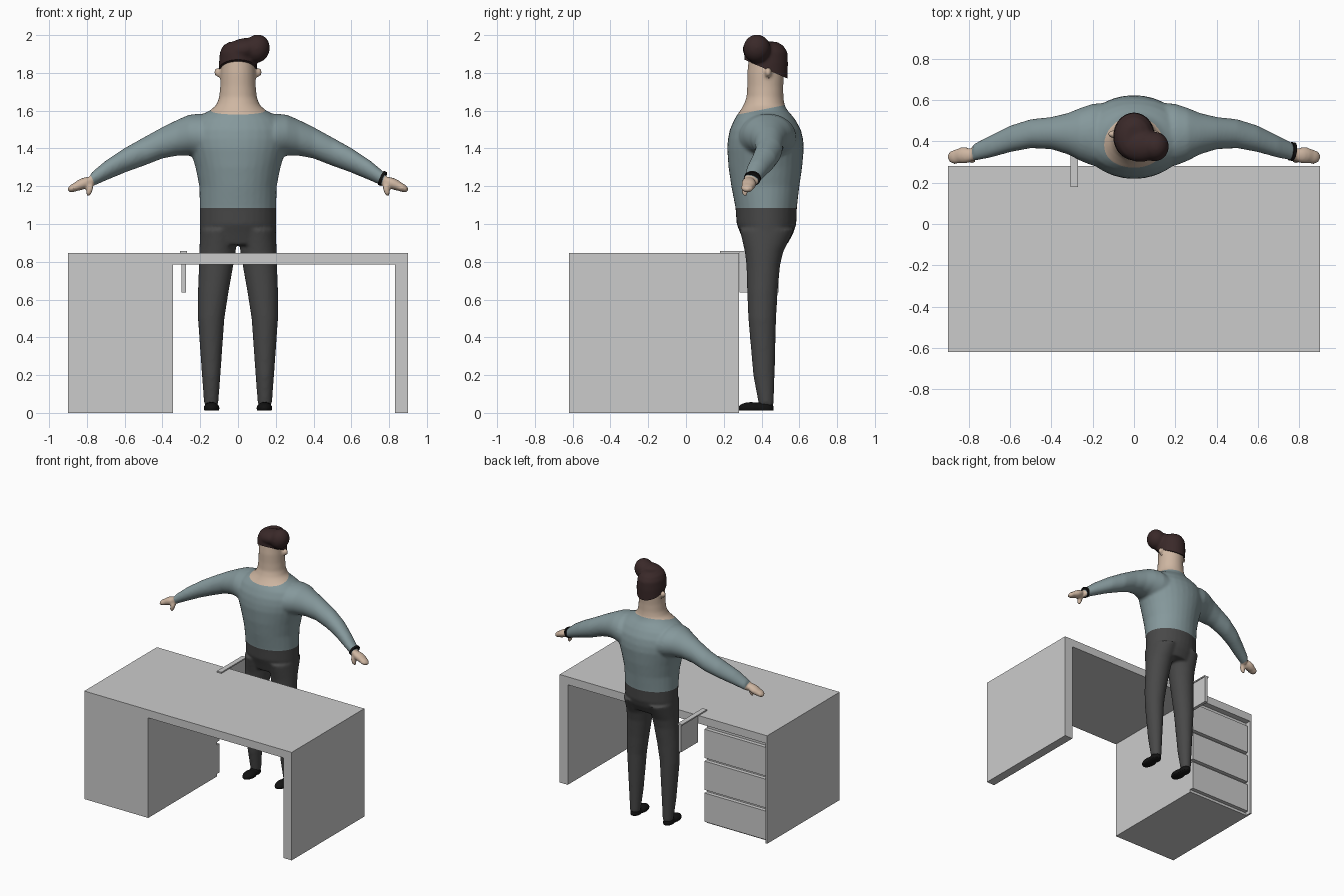
import bpy, bmesh, math
from mathutils import Vector, Matrix

if "Cube" in bpy.data.objects:
    bpy.data.objects.remove(bpy.data.objects["Cube"])


def material(name, rgb):
    m = bpy.data.materials.new(name)
    m.diffuse_color = (*rgb, 1)
    m.use_nodes = True
    m.node_tree.nodes["Principled BSDF"].inputs["Base Color"].default_value = m.diffuse_color
    return m


GREY = material("desk grey", (0.6, 0.6, 0.6))
SHIRT = material("sweater blue grey", (0.235, 0.315, 0.33))
SKIN = material("skin", (0.62, 0.47, 0.36))
TROUSER = material("trouser charcoal", (0.065, 0.065, 0.065))
HAIR = material("hair dark brown", (0.042, 0.022, 0.022))
BLACK = material("shoe black", (0.006, 0.006, 0.006))


def finish(name, bm, mats, smooth=False):
    bmesh.ops.recalc_face_normals(bm, faces=bm.faces)
    me = bpy.data.meshes.new(name)
    bm.to_mesh(me)
    bm.free()
    for m in mats:
        me.materials.append(m)
    if smooth:
        me.shade_smooth()
    ob = bpy.data.objects.new(name, me)
    bpy.context.collection.objects.link(ob)
    return ob


def box(name, lo, hi, mat):
    lo, hi = Vector(lo), Vector(hi)
    bm = bmesh.new()
    bmesh.ops.create_cube(bm, size=1, matrix=Matrix.Translation((lo + hi) / 2)
                          @ Matrix.Diagonal((*(hi - lo), 1)))
    return finish(name, bm, [mat])


def loft(bm, rings, n=32):
    """Bridge ellipses given as (centre, half axis, half axis), capped at both ends."""
    loops = []
    for c, a, b in rings:
        c, a, b = Vector(c), Vector(a), Vector(b)
        loops.append([bm.verts.new(c + a * math.cos(t * math.tau / n) + b * math.sin(t * math.tau / n))
                      for t in range(n)])
    for p, q in zip(loops, loops[1:]):
        for i in range(n):
            bm.faces.new((p[i], p[(i + 1) % n], q[(i + 1) % n], q[i]))
    bm.faces.new(loops[0][::-1])
    bm.faces.new(loops[-1])


def upright(bm, rows, side=1):
    """Rows of z, centre x, half width, front y, back y."""
    loft(bm, [((side * cx, (f + k) / 2, z), (w, 0, 0), (0, (k - f) / 2, 0)) for z, cx, w, f, k in rows])


def blob(bm, c, r, rot=None):
    m = Matrix.Translation(c) @ (rot or Matrix()) @ Matrix.Diagonal((*r, 1))
    bmesh.ops.create_uvsphere(bm, u_segments=24, v_segments=16, radius=1, matrix=m)


def fuse(bm, voxel, steps):
    """Melt overlapping pieces into one smooth skin."""
    bmesh.ops.recalc_face_normals(bm, faces=bm.faces)
    ob = finish("fuse_helper", bm, [])
    r = ob.modifiers.new("remesh", 'REMESH')
    r.mode, r.voxel_size = 'VOXEL', voxel
    s = ob.modifiers.new("smooth", 'SMOOTH')
    s.factor, s.iterations = 0.5, steps
    out = bmesh.new()
    out.from_object(ob, bpy.context.evaluated_depsgraph_get())
    bpy.data.objects.remove(ob)
    return out


def cut(bm, co, no, clear=False):
    geom = bm.verts[:] + bm.edges[:] + bm.faces[:]
    res = bmesh.ops.bisect_plane(bm, geom=geom, dist=1e-5, plane_co=co, plane_no=no, clear_inner=clear)
    if clear:
        edges = [e for e in res["geom_cut"] if isinstance(e, bmesh.types.BMEdge)]
        bmesh.ops.holes_fill(bm, edges=edges, sides=0)


# Desk
box("desk_top", (-0.9, -0.62, 0.785), (0.9, 0.28, 0.847), GREY)
box("desk_leg_panel", (0.83, -0.62, 0), (0.9, 0.28, 0.785), GREY)
box("drawer_pedestal", (-0.885, -0.62, 0), (-0.345, 0.235, 0.785), GREY)
box("pedestal_side", (-0.9, -0.62, 0), (-0.885, 0.28, 0.785), GREY)
for i in range(3):
    z = 0.02 + i * 0.25
    box(f"drawer_front_{i + 1}", (-0.875, 0.235, z), (-0.345, 0.265, z + 0.225), GREY)

# Bracket at the rear edge of the desk
box("bracket_strip", (-0.308, 0.18, 0.847), (-0.27, 0.49, 0.857), GREY)
box("bracket_panel", (-0.3, 0.282, 0.637), (-0.276, 0.49, 0.847), GREY)

# Body: trunk, neck and head
body = bmesh.new()
upright(body, [(0.89, 0, 0.19, 0.31, 0.535), (0.95, 0, 0.2, 0.288, 0.568), (1.0, 0, 0.202, 0.268, 0.584),
               (1.085, 0, 0.202, 0.262, 0.587), (1.2, 0, 0.205, 0.24, 0.60), (1.3, 0, 0.225, 0.225, 0.615),
               (1.4, 0, 0.255, 0.218, 0.624), (1.45, 0, 0.265, 0.222, 0.62), (1.5, 0, 0.262, 0.232, 0.608),
               (1.55, 0, 0.235, 0.254, 0.58), (1.58, 0, 0.19, 0.272, 0.557), (1.6, 0, 0.15, 0.287, 0.538),
               (1.63, 0, 0.115, 0.305, 0.522), (1.67, 0, 0.1, 0.32, 0.516), (1.73, 0, 0.094, 0.324, 0.515),
               (1.8, 0, 0.093, 0.324, 0.52), (1.9, 0, 0.085, 0.335, 0.51), (1.94, 0, 0.05, 0.37, 0.48)])
for s in (-1, 1):
    # Legs
    upright(body, [(0.97, 0.1, 0.1, 0.285, 0.572), (0.85, 0.109, 0.096, 0.312, 0.514),
                   (0.78, 0.116, 0.091, 0.32, 0.498), (0.64, 0.131, 0.081, 0.324, 0.485),
                   (0.5, 0.142, 0.07, 0.33, 0.477), (0.2, 0.142, 0.049, 0.356, 0.469),
                   (0.04, 0.142, 0.037, 0.386, 0.464)], s)
    # Arms as x, y, z, half depth, half height
    arm = [(0.1, 0.43, 1.44, 0.16, 0.12), (0.2, 0.432, 1.465, 0.15, 0.12), (0.26, 0.434, 1.47, 0.128, 0.108),
           (0.32, 0.437, 1.457, 0.1, 0.095), (0.4, 0.44, 1.43, 0.078, 0.083), (0.5, 0.437, 1.383, 0.07, 0.075),
           (0.6, 0.412, 1.337, 0.064, 0.065), (0.7, 0.373, 1.283, 0.053, 0.053), (0.78, 0.345, 1.232, 0.04, 0.037)]
    loft(body, [((s * x, y, z), (0, a, 0), (0, 0, b)) for x, y, z, a, b in arm])
    # Hands
    tilt = Matrix.Rotation(s * 0.45, 4, 'Y')
    blob(body, (s * 0.825, 0.332, 1.212), (0.062, 0.04, 0.029), tilt)
    blob(body, (s * 0.865, 0.325, 1.194), (0.042, 0.036, 0.022), tilt)
    blob(body, (s * 0.785, 0.312, 1.18), (0.016, 0.02, 0.038), Matrix.Rotation(-s * 0.3, 4, 'Y'))
    # Ears
    blob(body, (s * 0.107, 0.435, 1.803), (0.021, 0.018, 0.024))
body = fuse(body, 0.01, 5)

# Cut the waist, neckline and cuffs, then colour each zone
neck_co, neck_no = Vector((0, 0.3, 1.585)), Vector((0, -0.2, 1)).normalized()
cut(body, (0, 0, 1.085), (0, 0, 1))
cut(body, neck_co, neck_no)
wrists = {s: (Vector((s * 0.775, 0.345, 1.235)), Vector((s * 0.9, -0.15, -0.4)).normalized()) for s in (-1, 1)}
for co, no in wrists.values():
    cut(body, co, no)
for f in body.faces:
    c = f.calc_center_median()
    co, no = wrists[1 if c.x > 0 else -1]
    if abs(c.x) > 0.6:
        f.material_index = 1 if (c - co).dot(no) > 0 else 0
    elif c.z < 1.085:
        f.material_index = 2
    else:
        f.material_index = 1 if (c - neck_co).dot(neck_no) > 0 else 0
finish("body", body, [SHIRT, SKIN, TROUSER], True)

# Hair: a cap with a swept quiff, trimmed along a sloping hairline
hair = bmesh.new()
upright(hair, [(1.7, 0, 0.1, 0.312, 0.535), (1.85, 0, 0.101, 0.308, 0.54), (1.91, 0, 0.096, 0.308, 0.537),
               (1.945, 0, 0.078, 0.32, 0.515), (1.965, 0, 0.045, 0.35, 0.48)])
blob(hair, (0.1, 0.375, 1.928), (0.068, 0.072, 0.076), Matrix.Rotation(0.3, 4, 'Y'))
blob(hair, (0.03, 0.38, 1.925), (0.1, 0.08, 0.058), Matrix.Rotation(-0.2, 4, 'Y'))
hair = fuse(hair, 0.008, 8)
cut(hair, (0, 0.31, 1.87), Vector((0, 0.44, 1)).normalized(), True)
hair_ob = finish("hair", hair, [HAIR], True)
hair_ob.data.set_sharp_from_angle(angle=math.radians(50))

# Sideburns and shoes
for s, tag in ((-1, "left"), (1, "right")):
    box(f"sideburn_{tag}", (s * 0.092 - 0.004, 0.428, 1.77), (s * 0.092 + 0.004, 0.442, 1.84), HAIR)
    shoe = bmesh.new()
    blob(shoe, (s * 0.14, 0.345, 0.025), (0.042, 0.07, 0.032))
    blob(shoe, (s * 0.142, 0.415, 0.025), (0.037, 0.05, 0.042))
    shoe = fuse(shoe, 0.006, 3)
    cut(shoe, (0, 0, 0.012), (0, 0, 1), True)
    finish(f"shoe_{tag}", shoe, [BLACK], True)

# Watch band on one wrist
watch = bmesh.new()
axis = wrists[1][1]
side = axis.cross(Vector((0, 0, 1))).normalized()
up = side.cross(axis)
mid = Vector((0.765, 0.351, 1.241))
loft(watch, [(mid + axis * d, side * 0.045, up * 0.04) for d in (-0.008, 0.008)], 24)
finish("watch_band", watch, [BLACK])
